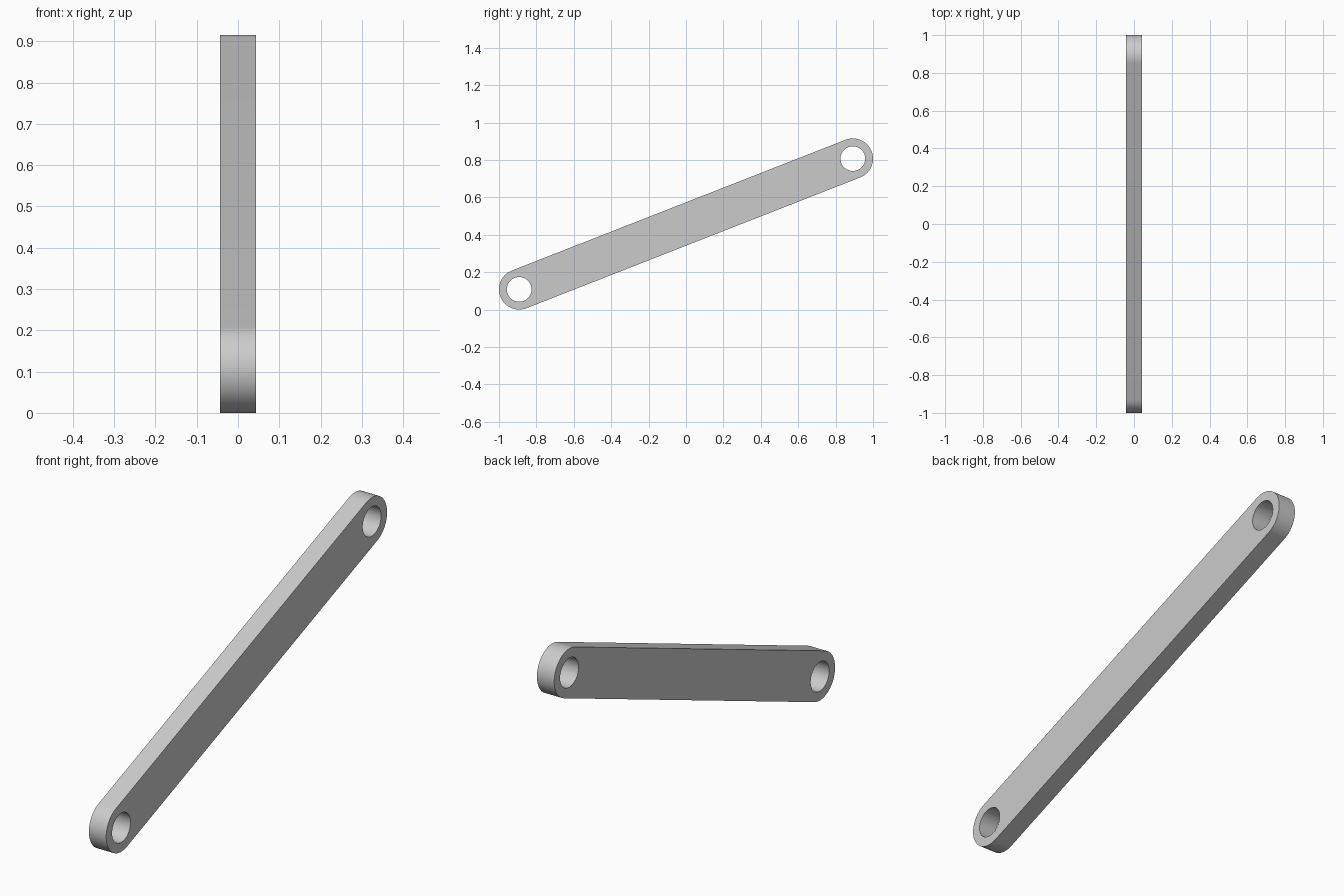
import bpy, bmesh
from math import pi, cos, sin, atan2
from mathutils import Vector

cube = bpy.data.objects.get("Cube")
if cube:
    bpy.data.objects.remove(cube, do_unlink=True)

# Dimensions
END_RADIUS = 0.108
HOLE_RADIUS = 0.066
HALF_THICKNESS = 0.043
LOW = Vector((0, -0.892, 0.108))
HIGH = Vector((0, 0.892, 0.807))
STEPS = 32

# Plain grey metal
grey = bpy.data.materials.new("grey metal")
grey.use_nodes = True
colour = (0.6, 0.6, 0.6, 1)
grey.diffuse_color = colour
grey.node_tree.nodes["Principled BSDF"].inputs["Base Color"].default_value = colour


def arc(centre, radius, start, sweep, count):
    """Points on an arc in the side plane."""
    angles = [start + sweep * i / STEPS for i in range(count)]
    return [centre + radius * Vector((0, cos(a), sin(a))) for a in angles]


def add_loop(bm, points):
    verts = [bm.verts.new(p) for p in points]
    return [bm.edges.new((a, b)) for a, b in zip(verts, verts[1:] + verts[:1])]


# Slanted link outline: a rounded end about each pivot
slope = atan2(HIGH.z - LOW.z, HIGH.y - LOW.y)
outline = (arc(HIGH, END_RADIUS, slope - pi / 2, pi, STEPS + 1)
           + arc(LOW, END_RADIUS, slope + pi / 2, pi, STEPS + 1))

bm = bmesh.new()
edges = add_loop(bm, outline)

# Pivot holes
for pivot in (LOW, HIGH):
    edges += add_loop(bm, arc(pivot, HOLE_RADIUS, 0, 2 * pi, STEPS))

# Fill the plate around the holes and give it thickness
bmesh.ops.triangle_fill(bm, edges=edges, use_beauty=True)
bmesh.ops.translate(bm, verts=bm.verts[:], vec=(-HALF_THICKNESS, 0, 0))
solid = bmesh.ops.extrude_face_region(bm, geom=bm.faces[:], use_keep_orig=True)
top = [v for v in solid["geom"] if isinstance(v, bmesh.types.BMVert)]
bmesh.ops.translate(bm, verts=top, vec=(2 * HALF_THICKNESS, 0, 0))
bmesh.ops.recalc_face_normals(bm, faces=bm.faces[:])

mesh = bpy.data.meshes.new("link_bar")
bm.to_mesh(mesh)
bm.free()
mesh.materials.append(grey)
link = bpy.data.objects.new("link_bar", mesh)
bpy.context.collection.objects.link(link)

# Smooth round walls with crisp rims
bpy.ops.object.select_all(action="DESELECT")
link.select_set(True)
bpy.context.view_layer.objects.active = link
bpy.ops.object.shade_smooth_by_angle(angle=pi / 6)
